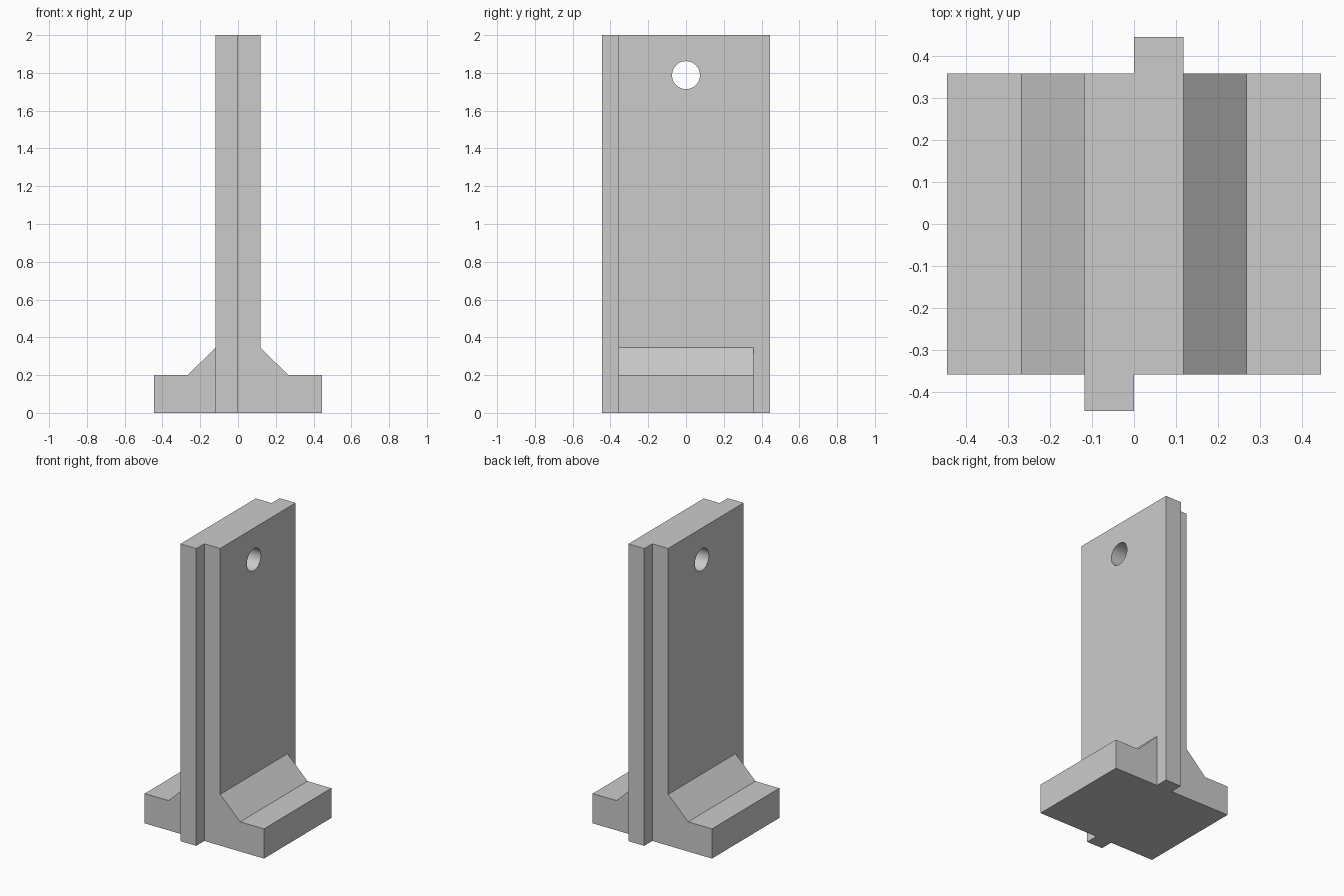
import bpy, bmesh, math
from mathutils import Matrix, Vector

cube = bpy.data.objects.get("Cube")
if cube:
    bpy.data.objects.remove(cube, do_unlink=True)

HEIGHT = 2.0
WALL = 0.118      # half thickness of the upright
DEPTH = 0.358     # half depth of the foot and upright
TONGUE = 0.444    # reach of the joint tongues

grey = bpy.data.materials.new("plain_grey")
grey.use_nodes = True
colour = (0.6, 0.6, 0.6, 1)
grey.diffuse_color = colour
grey.node_tree.nodes["Principled BSDF"].inputs["Base Color"].default_value = colour


def make_object(name, bm):
    bmesh.ops.recalc_face_normals(bm, faces=bm.faces)
    mesh = bpy.data.meshes.new(name)
    bm.to_mesh(mesh)
    bm.free()
    mesh.materials.append(grey)
    obj = bpy.data.objects.new(name, mesh)
    bpy.context.collection.objects.link(obj)
    return obj


def extrude_outline(name, points, direction):
    bm = bmesh.new()
    face = bm.faces.new([bm.verts.new(p) for p in points])
    new = bmesh.ops.extrude_face_region(bm, geom=[face])["geom"]
    verts = [v for v in new if isinstance(v, bmesh.types.BMVert)]
    bmesh.ops.translate(bm, verts=verts, vec=Vector(direction))
    return make_object(name, bm)


def combine(target, tool, operation):
    mod = target.modifiers.new(operation.lower(), "BOOLEAN")
    mod.operation, mod.object, mod.solver = operation, tool, "EXACT"
    bpy.context.view_layer.objects.active = target
    bpy.ops.object.modifier_apply(modifier=mod.name)
    bpy.data.objects.remove(tool, do_unlink=True)


# Upright panel on a stepped, chamfered foot
half = [(0.444, 0), (0.444, 0.2), (0.267, 0.2), (WALL, 0.345), (WALL, HEIGHT)]
profile = half + [(-x, z) for x, z in reversed(half)]
panel = extrude_outline("wall_panel", [(x, -DEPTH, z) for x, z in profile],
                        (0, 2 * DEPTH, 0))

# Offset tongues: right half at the front, left half at the back
for side in (-1, 1):
    corners = [(0, DEPTH - 0.1), (WALL, DEPTH - 0.1), (WALL, TONGUE), (0, TONGUE)]
    tongue = extrude_outline("tongue", [(side * x, side * y, 0) for x, y in corners],
                             (0, 0, HEIGHT))
    combine(panel, tongue, "UNION")

# Round lifting hole through the panel
bm = bmesh.new()
turn = Matrix.Translation((0, 0, 1.788)) @ Matrix.Rotation(math.pi / 2, 4, "Y")
bmesh.ops.create_cone(bm, cap_ends=True, segments=48, radius1=0.074,
                      radius2=0.074, depth=0.6, matrix=turn)
combine(panel, make_object("hole_cutter", bm), "DIFFERENCE")

# Merge flush faces, then smooth only the hole
bm = bmesh.new()
bm.from_mesh(panel.data)
bmesh.ops.remove_doubles(bm, verts=bm.verts, dist=0.0001)
bmesh.ops.dissolve_limit(bm, angle_limit=math.radians(1), verts=bm.verts, edges=bm.edges)
bm.to_mesh(panel.data)
bm.free()
bpy.ops.object.select_all(action="DESELECT")
panel.select_set(True)
bpy.context.view_layer.objects.active = panel
bpy.ops.object.shade_smooth_by_angle(angle=math.radians(30))
